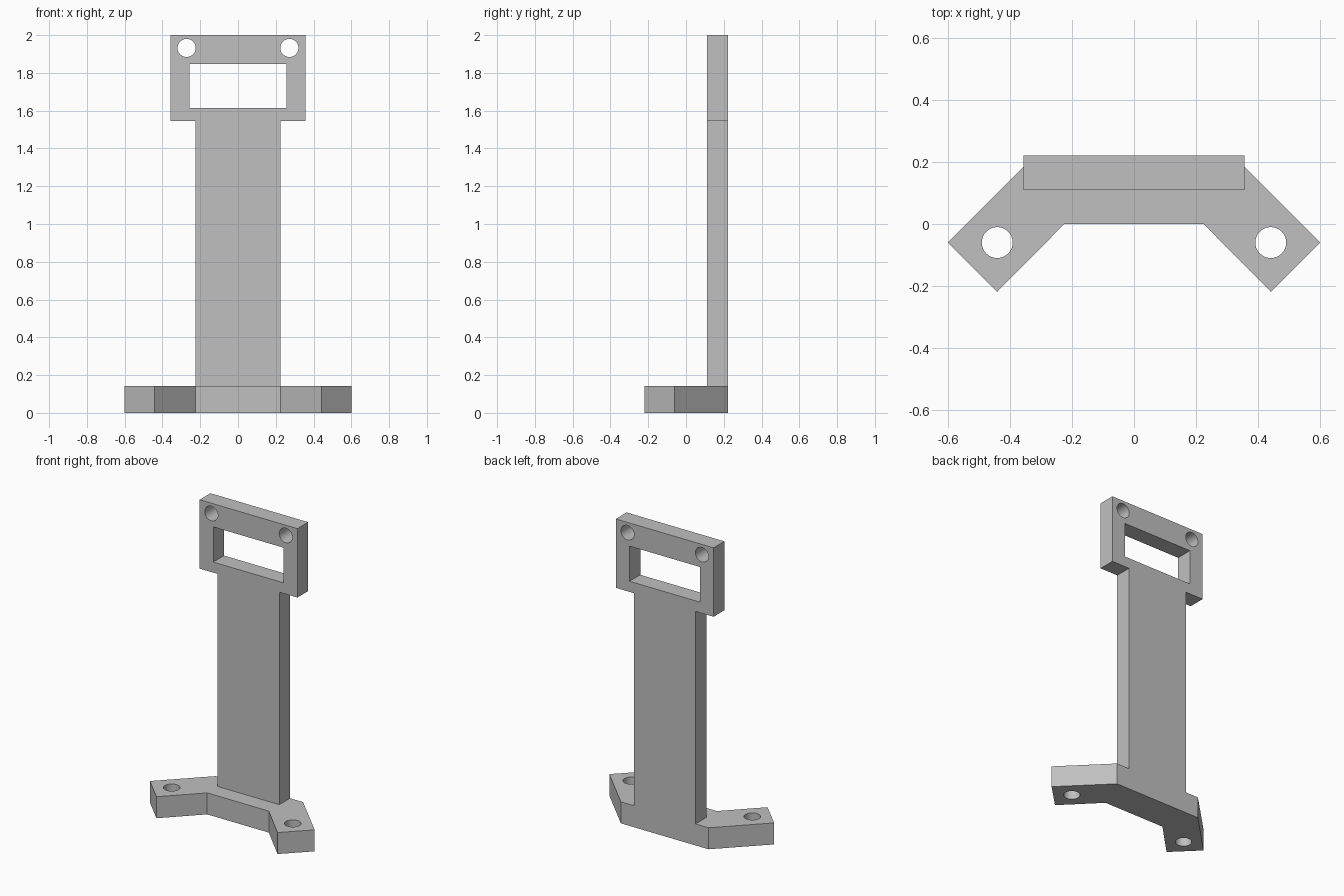
import bpy, bmesh
from math import cos, sin, pi, radians

cube = bpy.data.objects.get("Cube")
if cube:
    bpy.data.objects.remove(cube, do_unlink=True)

grey = bpy.data.materials.new("light grey")
grey.use_nodes = True
colour = (0.53, 0.53, 0.53, 1)
grey.diffuse_color = colour
grey.node_tree.nodes["Principled BSDF"].inputs["Base Color"].default_value = colour


def mirrored(half):
    """Close a right-hand half outline with its mirror image."""
    return half + [(-x, y) for x, y in reversed(half)]


def circle(cx, cy, r, n=32):
    return [(cx + r * cos(2 * pi * i / n), cy + r * sin(2 * pi * i / n)) for i in range(n)]


def plate(name, loops, thickness, location, tilt=0):
    """Extrude an outline with holes into a solid plate."""
    curve = bpy.data.curves.new(name, "CURVE")
    curve.dimensions = "2D"
    curve.fill_mode = "BOTH"
    curve.extrude = thickness / 2
    for loop in loops:
        spline = curve.splines.new("POLY")
        spline.points.add(len(loop) - 1)
        for point, (x, y) in zip(spline.points, loop):
            point.co = (x, y, 0, 1)
        spline.use_cyclic_u = True
    obj = bpy.data.objects.new(name, curve)
    bpy.context.collection.objects.link(obj)
    obj.location = location
    obj.rotation_euler.x = tilt
    bpy.ops.object.select_all(action="DESELECT")
    bpy.context.view_layer.objects.active = obj
    obj.select_set(True)
    bpy.ops.object.convert(target="MESH")
    obj = bpy.context.object
    bm = bmesh.new()
    bm.from_mesh(obj.data)
    bmesh.ops.remove_doubles(bm, verts=bm.verts, dist=0.0005)
    bmesh.ops.recalc_face_normals(bm, faces=bm.faces)
    bm.to_mesh(obj.data)
    bm.free()
    obj.data.materials.clear()
    obj.data.materials.append(grey)
    bpy.ops.object.shade_smooth_by_angle(angle=radians(30))
    return obj


BASE_H = 0.142
BACK, DEPTH = 0.222, 0.112

# Base with two splayed feet, each with a bolt hole
base = mirrored([(0.225, 0), (0.442, -0.219), (0.602, -0.06), (0.32, BACK)])
plate("base", [base] + [circle(s * 0.442, -0.06, 0.05) for s in (1, -1)],
      BASE_H, (0, 0, BASE_H / 2))

# Upright post with a wider head, a rectangular window and two screw holes
upright = mirrored([(0.225, BASE_H), (0.225, 1.545), (0.357, 1.545), (0.357, 2)])
window = mirrored([(0.257, 1.615), (0.257, 1.847)])
plate("upright", [upright, window] + [circle(s * 0.272, 1.932, 0.048) for s in (1, -1)],
      DEPTH, (0, BACK - DEPTH / 2, 0), pi / 2)
